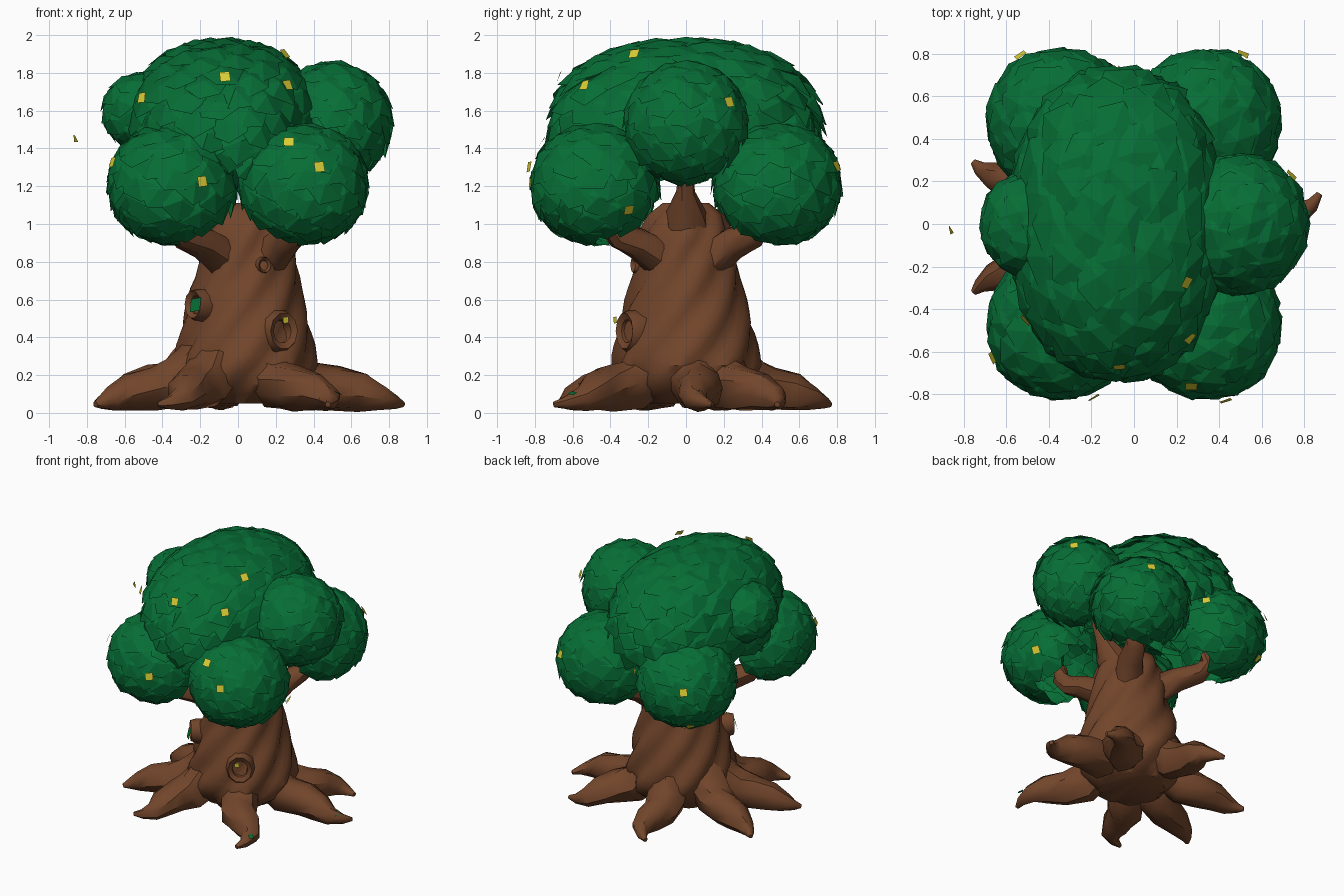
import bpy, bmesh, math, random
from mathutils import Vector

if "Cube" in bpy.data.objects:
    bpy.data.objects.remove(bpy.data.objects["Cube"])

random.seed(7)


def material(name, rgb):
    m = bpy.data.materials.new(name)
    m.diffuse_color = (*rgb, 1)
    m.use_nodes = True
    m.node_tree.nodes["Principled BSDF"].inputs["Base Color"].default_value = m.diffuse_color
    return m


GREEN = material("leaf green", (0.002, 0.155, 0.036))
BROWN = material("bark brown", (0.168, 0.06, 0.024))
YELLOW = material("blossom yellow", (0.70, 0.62, 0.035))


def finish(name, bm, mat, smooth=False):
    if smooth:
        bmesh.ops.recalc_face_normals(bm, faces=bm.faces)
    me = bpy.data.meshes.new(name)
    bm.to_mesh(me)
    bm.free()
    me.materials.append(mat)
    ob = bpy.data.objects.new(name, me)
    bpy.context.collection.objects.link(ob)
    if smooth:
        bpy.ops.object.select_all(action='DESELECT')
        ob.select_set(True)
        bpy.context.view_layer.objects.active = ob
        bpy.ops.object.shade_smooth_by_angle(angle=math.radians(40))
    return ob


def loft(bm, rings):
    rows = [[bm.verts.new(p) for p in r] for r in rings]
    n = len(rows[0])
    for a, b in zip(rows, rows[1:]):
        for i in range(n):
            j = (i + 1) % n
            bm.faces.new((a[i], a[j], b[j], b[i]))
    bm.faces.new(rows[0])
    bm.faces.new(rows[-1])


def tube(name, pts, radii, sides=9):
    pts = [Vector(p) for p in pts]
    rings = []
    for k, p in enumerate(pts):
        d = (pts[min(k + 1, len(pts) - 1)] - pts[max(k - 1, 0)]).normalized()
        u = d.cross(Vector((0, 0, 1))).normalized()
        v = u.cross(d)
        ring = []
        for i in range(sides):
            t = math.tau * i / sides + 0.12 * k
            r = radii[k] * random.uniform(0.93, 1.08)
            q = p + (u * math.cos(t) + v * math.sin(t)) * r
            q.z = max(q.z, 0.005)
            ring.append(q)
        rings.append(ring)
    bm = bmesh.new()
    loft(bm, rings)
    return finish(name, bm, BROWN, True)


# Trunk: twisted, ridged loft (z, centre x, radius)
profile = [(0.05, 0.02, 0.22), (0.15, 0.03, 0.34), (0.25, 0.04, 0.37), (0.36, 0.04, 0.355),
           (0.48, 0.04, 0.33), (0.60, 0.04, 0.30), (0.72, 0.05, 0.27), (0.84, 0.05, 0.25),
           (0.95, 0.05, 0.235), (1.05, 0.05, 0.19), (1.11, 0.06, 0.12)]
mids = [tuple((p + q) / 2 for p, q in zip(a, b)) for a, b in zip(profile, profile[1:])]
rings = []
for z, cx, r in sorted(profile + mids):
    ring = []
    for i in range(48):
        t = math.tau * i / 48
        q = r * (1 + 0.13 * abs(math.cos(4 * t - 10 * z)) - 0.085 + random.uniform(-0.008, 0.008))
        ring.append((cx + q * math.cos(t), q * 1.04 * math.sin(t), z))
    rings.append(ring)
bm = bmesh.new()
loft(bm, rings)
finish("trunk", bm, BROWN, True)

# Roots: angle in degrees, reach, sideways hook of the tip
for k, (ang, reach, hook) in enumerate([
        (4, 0.88, 0.08), (42, 0.81, -0.08), (98, 0.78, 0.08), (161, 0.81, -0.03),
        (201, 0.82, 0.03), (243, 0.78, -0.08), (311, 0.84, -0.10)]):
    a = math.radians(ang)
    d, s = Vector((math.cos(a), math.sin(a), 0)), Vector((-math.sin(a), math.cos(a), 0))
    path = [(0.14, 0.38, -0.5), (0.25, 0.24, 0.0), (0.36, 0.15, 0.3), (reach * 0.60, 0.13, 0.5),
            (reach * 0.75, 0.11, 0.1), (reach * 0.87, 0.075, -0.1), (reach - 0.04, 0.055, 0.4), (reach, 0.045, 1.0)]
    tube("root_%d" % (k + 1), [d * r + s * (hook * h) + Vector((0, 0, z)) for r, z, h in path],
         [0.12, 0.14, 0.135, 0.12, 0.10, 0.065, 0.035, 0.015])

# Branches: four to the lower leaf clumps, one to the upper side clump
for sx in (-1, 1):
    for sy in (-1, 1):
        tube("branch", [(0.05 + sx * 0.10, sy * 0.12, 0.80), (0.03 + sx * 0.21, sy * 0.25, 0.90),
                        (sx * 0.29, sy * 0.36, 0.94), (sx * 0.33, sy * 0.40, 1.0), (sx * 0.33, sy * 0.41, 1.08)],
             [0.11, 0.085, 0.07, 0.06, 0.05])
tube("right_branch", [(0.12, 0, 0.92), (0.22, 0, 1.06), (0.29, 0, 1.17), (0.34, 0, 1.28)],
     [0.14, 0.10, 0.05, 0.04])


# Knots: raised bark rings around hollows
def knot(name, ang, rad, z, major, minor):
    a = math.radians(ang)
    d, s, up = Vector((math.cos(a), math.sin(a), 0.1)), Vector((-math.sin(a), math.cos(a), 0)), Vector((0, 0, 1))
    c = Vector((0.04 + rad * math.cos(a), rad * math.sin(a), z))
    bm = bmesh.new()
    rows = []
    for h, r in [(-0.08, 1.25), (0.0, 1.2), (0.035, 1.0), (0.02, 0.65), (-0.04, 0.55)]:
        rows.append([c + d * h * (minor / 0.03) + (s * math.cos(t) + up * 1.15 * math.sin(t)) * major * r
                     for t in [math.tau * i / 10 for i in range(10)]])
    loft(bm, rows)
    finish(name, bm, BROWN, True)


knot("front_knot", -58, 0.345, 0.43, 0.085, 0.035)
knot("left_knot", 220, 0.32, 0.57, 0.065, 0.04)
knot("small_knot", -70, 0.265, 0.78, 0.035, 0.03)

# Leaf clumps: centre, radii, leaf count, opening direction, opening limit, roundness exponent
clumps = {
    "crown": ((-0.08, 0, 1.50), (0.485, 0.70, 0.475), 200, (0, 0, -1), 0.38, 2.3),
    "right": ((0.50, 0, 1.54), (0.31, 0.32, 0.32), 90, (-0.6, 0, -0.8), 0.75, 2),
    "left": ((-0.48, 0, 1.60), (0.235, 0.24, 0.205), 55, (0.4, 0, -0.9), 0.55, 2.2)}
for sx, nx in ((-1, "left"), (1, "right")):
    for sy, ny in ((-1, "front"), (1, "back")):
        clumps[ny + "_" + nx] = ((sx * 0.345, sy * 0.48, 1.215), (0.333, 0.333, 0.312), 90,
                                 (-sx * 0.4, -sy * 0.5, -0.77), 0.62, 2.15)


def on_clump(key, n, k=1.0):
    c, r, _, _, _, e = clumps[key]
    k /= sum(abs(x) ** e for x in n) ** (1 / e)
    return Vector([c[i] + r[i] * n[i] * k for i in range(3)])


def buried(p, own):
    return any(key != own and sum(((p[i] - c[i]) / r[i]) ** 2 for i in range(3)) < 0.6
               for key, (c, r, *_) in clumps.items())


def tangents(n):
    u = n.cross(Vector((0, 0, 1)) if abs(n.z) < 0.98 else Vector((1, 0, 0))).normalized()
    return u, u.cross(n)


# Overlapping six-sided leaf plates, lower edges lifted like shingles
for key, (c, r, count, opening, limit, _) in clumps.items():
    opening = Vector(opening).normalized()
    size = 3.5 / math.sqrt(count)
    bm = bmesh.new()
    for i in range(count):
        z = 1 - 2 * (i + 0.5) / count
        t = i * 2.399963
        w = math.sqrt(1 - z * z)
        n = Vector((w * math.cos(t), w * math.sin(t), z))
        if n.dot(opening) > limit or buried(on_clump(key, n), key):
            continue
        u, v = tangents(n)
        spin = random.uniform(0, 1)
        tilt = random.uniform(-0.6, 0.6)
        slope = 0.075 * min(1, 1.3 - z)
        mid = bm.verts.new(on_clump(key, n, 1.035))
        rim = []
        for j in range(6):
            q = math.tau * j / 6 + spin
            a = size * random.uniform(0.85, 1.12)
            m = (n + (u * math.cos(q) + v * math.sin(q)) * a).normalized()
            lift = -slope * math.sin(q + tilt) + random.uniform(-0.02, 0.02)
            rim.append(bm.verts.new(on_clump(key, m, 0.995 + lift)))
        for j in range(6):
            f = bm.faces.new((mid, rim[j], rim[(j + 1) % 6]))
            f.normal_update()
            if f.normal.dot(n) < 0:
                f.normal_flip()
    finish(key + "_leaf_clump", bm, GREEN)


# Small loose petals and leaves
def petal(bm, p, n, s):
    n = Vector(n).normalized()
    u, v = tangents(n)
    quad = [p + u * a * s + v * b * s + n * random.uniform(0, 0.015)
            for a, b in ((-1, -0.8), (0.8, -1), (1, 0.8), (-0.8, 1))]
    f = bm.faces.new([bm.verts.new(q) for q in quad])
    f.normal_update()
    if f.normal.dot(n) < 0:
        f.normal_flip()


bm = bmesh.new()
for key, n in [("crown", (0.02, -0.85, 0.52)), ("crown", (0.6, -0.65, 0.42)), ("crown", (-0.75, -0.55, 0.3)),
               ("crown", (0.6, -0.35, 0.75)), ("front_right", (-0.2, -0.75, 0.62)),
               ("front_right", (0.23, -0.94, 0.25)), ("front_left", (0.42, -0.9, 0.03)),
               ("front_left", (-0.86, -0.4, 0.32)), ("front_right", (0.75, 0.45, -0.38)),
               ("back_right", (0.45, 0.86, 0.26)), ("back_left", (-0.5, 0.83, 0.2)),
               ("back_left", (0.75, 0.62, 0.2)), ("back_left", (-0.5, 0.6, -0.62)),
               ("right", (0.7, 0.65, 0.3))]:
    n = Vector(n).normalized()
    petal(bm, on_clump(key, n, 1.075), n, 0.03)
petal(bm, Vector((-0.87, -0.03, 1.45)), (0.95, 0.2, 0.3), 0.02)
petal(bm, Vector((0.25, -0.37, 0.49)), (0.5, -0.85, 0.2), 0.018)
finish("yellow_petals", bm, YELLOW)

bm = bmesh.new()
petal(bm, Vector((-0.22, -0.27, 0.57)), (-0.6, -0.7, 0.3), 0.04)
petal(bm, Vector((0.80, 0.05, 0.10)), (0.4, -0.3, 0.9), 0.025)
petal(bm, Vector((0.53, -0.60, 0.10)), (0.3, -0.3, 0.9), 0.02)
finish("loose_leaves", bm, GREEN)
